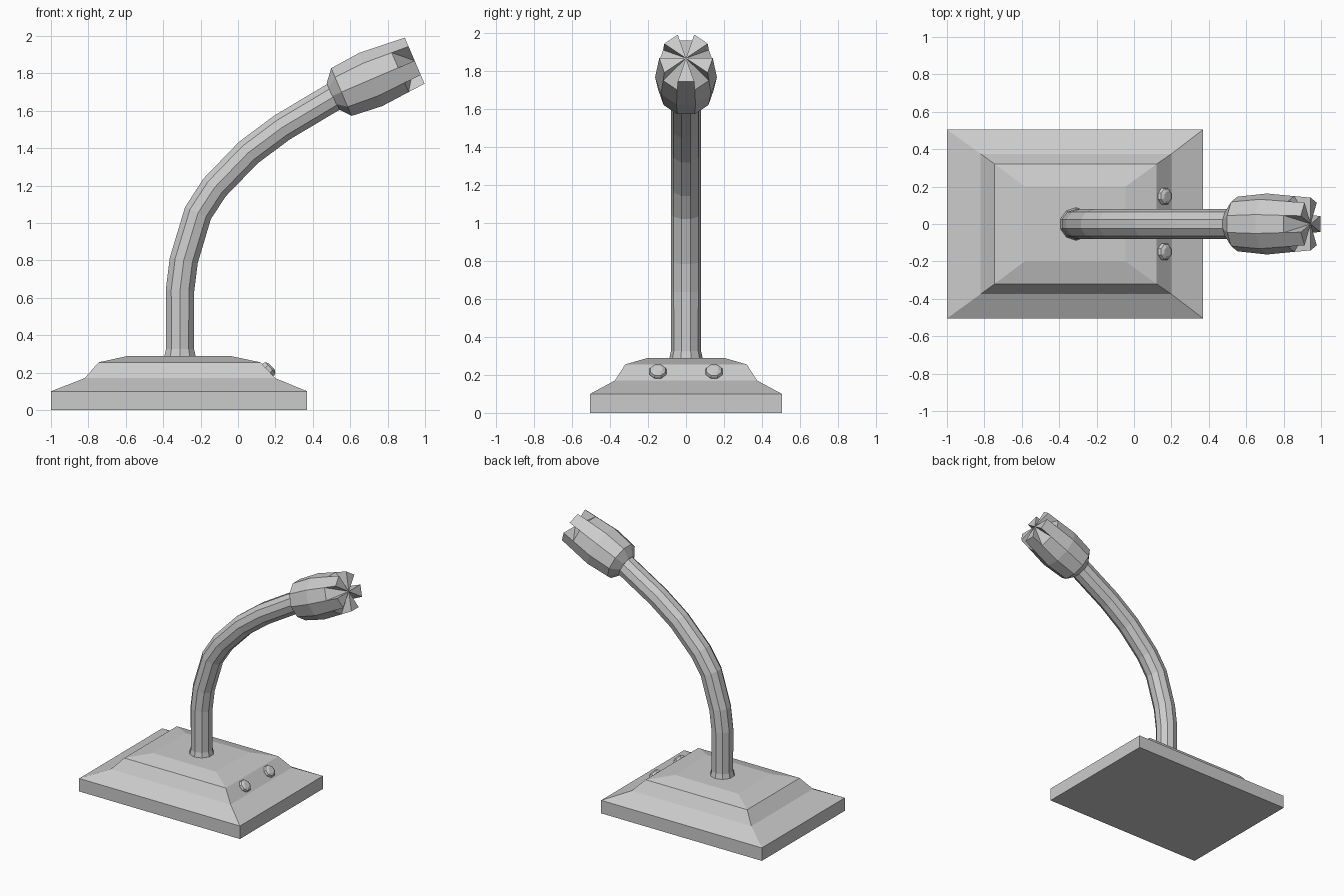
import bpy, bmesh, math
from mathutils import Vector

if "Cube" in bpy.data.objects:
    bpy.data.objects.remove(bpy.data.objects["Cube"])

SIDES = 10
Y = Vector((0, 1, 0))


def ring(center, axis, radius, n=SIDES):
    """Polygon around an axis lying in the XZ plane, first facet facing down."""
    down = axis.normalized().cross(Y) * -1
    if axis.normalized().cross(Y).z < 0 or abs(axis.x) < 1e-6:
        down = -down
    step = 2 * math.pi / n
    return [center + radius * (down * math.cos((k - .5) * step) + Y * math.sin((k - .5) * step))
            for k in range(n)]


def loft(bm, rings, cap_start=True, cap_end=True):
    """Skin a list of point rings; returns the vertices of the last ring."""
    loops = [[bm.verts.new(p) for p in r] for r in rings]
    n = len(loops[0])
    for a, b in zip(loops, loops[1:]):
        for i in range(n):
            j = (i + 1) % n
            bm.faces.new((a[i], a[j], b[j], b[i]))
    if cap_start:
        bm.faces.new(loops[0])
    if cap_end:
        bm.faces.new(loops[-1])
    return loops[-1]


def finish(bm, name):
    bmesh.ops.recalc_face_normals(bm, faces=bm.faces[:])
    mesh = bpy.data.meshes.new(name)
    bm.to_mesh(mesh)
    bm.free()
    ob = bpy.data.objects.new(name, mesh)
    bpy.context.collection.objects.link(ob)
    return ob


# Stepped base: x min, x max, half depth, z
levels = [(-1, .37, .505, 0), (-1, .37, .505, .10), (-.82, .20, .375, .17),
          (-.745, .12, .32, .255), (-.585, -.045, .20, .29)]
bm = bmesh.new()
loft(bm, [[(x0, -y, z), (x1, -y, z), (x1, y, z), (x0, y, z)] for x0, x1, y, z in levels])
finish(bm, "base")

# Curved neck with a small flare at the foot: x, z, radius
path = [(-.31, .28, .09), (-.31, .325, .079), (-.31, .64, .08), (-.29, .80, .08),
        (-.214, 1.053, .08), (-.125, 1.19, .08), (.055, 1.376, .08),
        (.235, 1.51, .08), (.52, 1.68, .08)]
pts = [Vector((x, 0, z)) for x, z, r in path]
rings = []
for i, p in enumerate(pts):
    before = (p - pts[max(i - 1, 0)]).normalized()
    after = (pts[min(i + 1, len(pts) - 1)] - p).normalized()
    axis = (before + after).normalized()
    side = axis.cross(Y)
    step = 2 * math.pi / SIDES
    rings.append([p + path[i][2] * (side * math.cos((k - .5) * step) + Y * math.sin((k - .5) * step))
                  for k in range(SIDES)])
bm = bmesh.new()
loft(bm, rings)
finish(bm, "neck")

# Microphone head: barrel with a tip of alternating raised and recessed wedges
tilt = math.radians(23.2)
axis = Vector((math.cos(tilt), 0, math.sin(tilt)))
origin = Vector((.553, 0, 1.70))
down = Vector((math.sin(tilt), 0, -math.cos(tilt)))


def head_ring(t, radius):
    step = 2 * math.pi / SIDES
    return [origin + axis * t + radius * (down * math.cos((k - .5) * step) + Y * math.sin((k - .5) * step))
            for k in range(SIDES)]


bm = bmesh.new()
rim = loft(bm, [head_ring(-.054, .078), head_ring(0, .146), head_ring(.171, .163),
                head_ring(.33, .149)], cap_end=False)
center = bm.verts.new(origin + axis * .426)
tip = head_ring(.426, .141)
for k in range(SIDES):
    a, b = rim[k], rim[(k + 1) % SIDES]
    if k % 2:
        bm.faces.new((a, b, center))
    else:
        a2, b2 = bm.verts.new(tip[k]), bm.verts.new(tip[(k + 1) % SIDES])
        for f in ((a, b, b2, a2), (a2, b2, center), (a, a2, center), (b2, b, center)):
            bm.faces.new(f)
finish(bm, "microphone_head")

# Two domed buttons on the sloping end of the base
slope = Vector((.085, 0, .08)).normalized()
for name, y in (("button_left", -.148), ("button_right", .148)):
    seat = Vector((.158, y, .2125))
    bm = bmesh.new()
    loft(bm, [ring(seat + slope * h, slope, r, 8)
              for h, r in ((-.01, .046), (.008, .048), (.02, .043), (.03, .026))])
    finish(bm, name)
